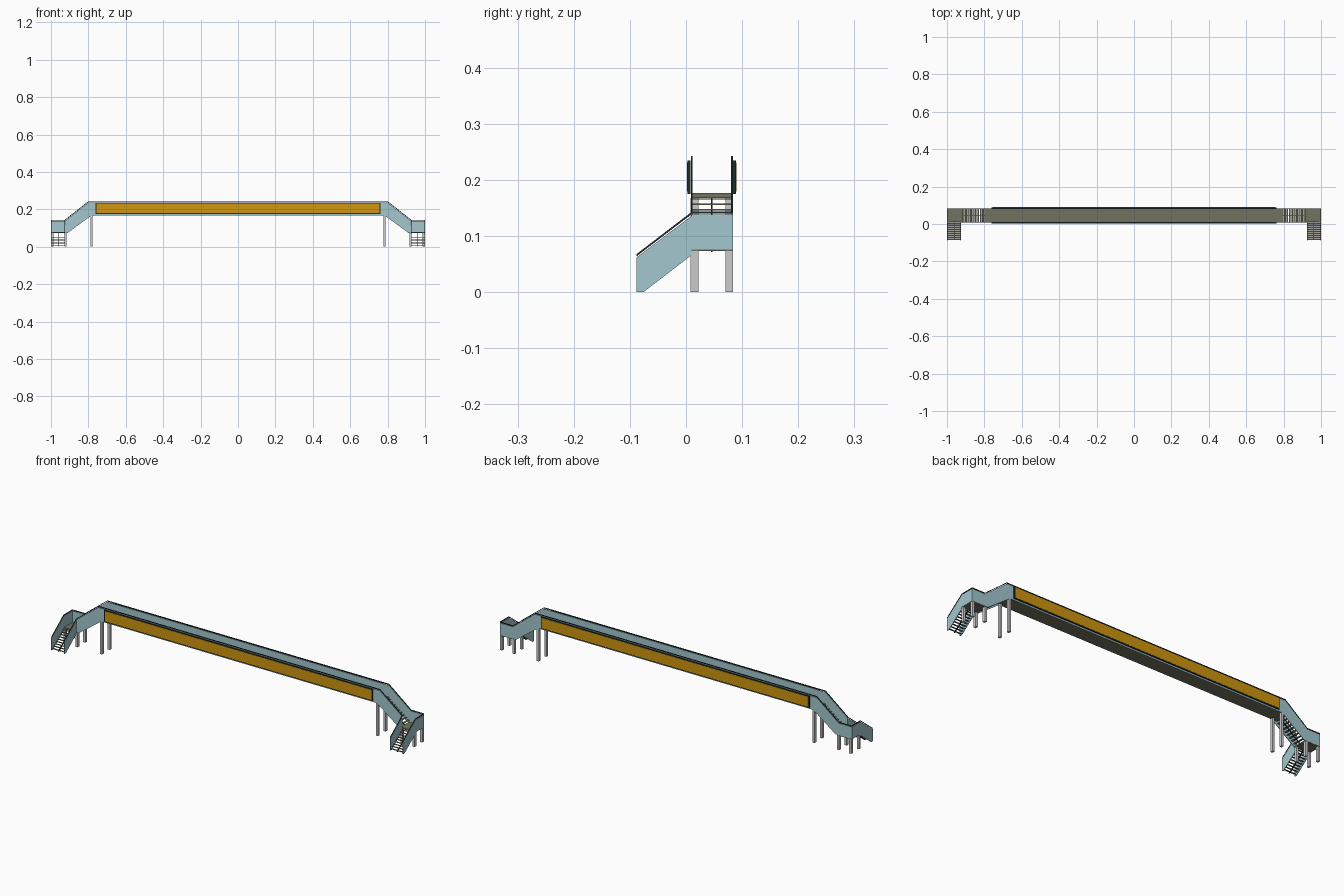
import bpy
import bmesh
from mathutils import Vector

cube = bpy.data.objects.get("Cube")
if cube:
    bpy.data.objects.remove(cube, do_unlink=True)


def material(name, rgb):
    m = bpy.data.materials.new(name)
    m.use_nodes = True
    m.diffuse_color = (*rgb, 1)
    m.node_tree.nodes["Principled BSDF"].inputs["Base Color"].default_value = (*rgb, 1)
    return m


BLUE = material("pale blue panel", (0.36, 0.57, 0.62))
DECK = material("olive brown deck", (0.17, 0.17, 0.12))
GREY = material("light grey concrete", (0.6, 0.6, 0.6))
DARK = material("dark rail", (0.015, 0.025, 0.025))
ORANGE = material("orange sign", (0.62, 0.3, 0.005))

Y0, Y1 = 0.010, 0.082       # side wall centre lines
XI, XO = 0.926, 0.998       # inner and outer edges of the landing
T = 0.003                   # panel thickness


def finish(name, bm, mat):
    bmesh.ops.recalc_face_normals(bm, faces=bm.faces)
    mesh = bpy.data.meshes.new(name)
    bm.to_mesh(mesh)
    bm.free()
    mesh.materials.append(mat)
    obj = bpy.data.objects.new(name, mesh)
    bpy.context.collection.objects.link(obj)
    return obj


def prism(name, pts, axis, centre, thick, mat):
    """Extrude a profile (x,z when axis is y; y,z when axis is x)."""
    bm = bmesh.new()
    a = centre - thick / 2
    verts = [bm.verts.new((p, a, q) if axis == "y" else (a, p, q)) for p, q in pts]
    face = bm.faces.new(verts)
    ext = bmesh.ops.extrude_face_region(bm, geom=[face])
    move = Vector((0, thick, 0) if axis == "y" else (thick, 0, 0))
    bmesh.ops.translate(bm, vec=move,
                        verts=[v for v in ext["geom"] if isinstance(v, bmesh.types.BMVert)])
    return finish(name, bm, mat)


def box(name, x, y, z, mat):
    return prism(name, [(x[0], z[0]), (x[1], z[0]), (x[1], z[1]), (x[0], z[1])],
                 "y", (y[0] + y[1]) / 2, y[1] - y[0], mat)


def ribbon(name, path, drop, axis, centre, thick, mat):
    """Band of constant height that follows a path."""
    return prism(name, path + [(p, q - drop) for p, q in reversed(path)],
                 axis, centre, thick, mat)


def mirrored(obj):
    m = obj.modifiers.new("Mirror", "MIRROR")
    m.use_axis[0] = True
    m.use_mirror_merge = False


# Main span: deck, side panels, rails
box("deck", (-0.80, 0.80), (Y0, Y1), (0.168, 0.177), DECK)
for side, y, out in (("front", Y0, -1), ("back", Y1, 1)):
    box(side + "_span_panel", (-0.79, 0.79), (y - T / 2, y + T / 2), (0.168, 0.236), BLUE)
    box(side + "_span_rail", (-0.795, 0.795), (y - T / 2, y + T / 2), (0.239, 0.243), DARK)
    # Long sign: dark backing box with a thin orange face
    yc = y + out * 0.0045
    box(side + "_sign_frame", (-0.762, 0.762), (yc - 0.0025, yc + 0.0025), (0.175, 0.235), DARK)
    yf = yc + out * 0.003
    box(side + "_sign_face", (-0.757, 0.757), (yf - 0.0006, yf + 0.0006), (0.179, 0.231), ORANGE)

# Everything from here is made at the left end and mirrored
ends = []
for side, y in (("front", Y0), ("back", Y1)):
    # Upper flight panel, bending into the landing level
    last = XI if side == "front" else XO
    top = [(0.79, 0.236), (0.80, 0.236), (0.926, 0.138)]
    low = [(0.908, 0.076), (0.782, 0.168), (0.79, 0.168)]
    if side == "back":
        top.append((XO, 0.138))
        low.insert(0, (XO, 0.076))
    else:
        low.insert(0, (XI, 0.076))
    ends.append(prism(side + "_upper_panel", top + low, "y", y, T, BLUE))
    rail = [(0.79, 0.243), (0.80, 0.243), (0.926, 0.144)]
    if side == "back":
        rail.append((XO, 0.144))
    ends.append(ribbon(side + "_upper_rail", rail, 0.004, "y", y, T, DARK))

# Landing floor and end wall
ends.append(box("landing_floor", (0.915, XO), (Y0, Y1), (0.073, 0.080), DECK))
ends.append(box("landing_end_panel", (XO - T / 2, XO + T / 2), (Y0, Y1), (0.076, 0.138), BLUE))
ends.append(box("landing_end_rail", (XO - T / 2, XO + T / 2), (Y0, Y1), (0.140, 0.144), DARK))

# Lower flight side panels, rails and stringers
for side, x in (("inner", XI), ("outer", XO)):
    ends.append(prism(side + "_lower_panel",
                      [(Y0, 0.136), (-0.088, 0.062), (-0.088, 0), (-0.076, 0), (Y0, 0.066)],
                      "x", x, T, BLUE))
    ends.append(ribbon(side + "_lower_rail", [(-0.088, 0.068), (Y0, 0.143)],
                       0.004, "x", x, T, DARK))

# Stringers under the middle of both flights
ends.append(ribbon("upper_stringer", [(0.80, 0.168), (0.915, 0.080)], 0.008,
                   "y", (Y0 + Y1) / 2, 0.002, DARK))
ends.append(prism("lower_stringer", [(Y0, 0.074), (-0.086, 0.003), (-0.086, 0), (-0.076, 0),
                                     (Y0, 0.066)], "x", (XI + XO) / 2, 0.002, DARK))

# Open treads
STEPS = 9
for i in range(STEPS):
    f = (i + 0.5) / STEPS
    x, z = 0.80 + 0.118 * f, 0.177 - 0.097 * (i + 1) / (STEPS + 1)
    ends.append(box("upper_tread", (x - 0.005, x + 0.005), (Y0, Y1), (z - 0.002, z), DECK))
    y, z = Y0 - 0.096 * f, 0.080 * (1 - (i + 1) / (STEPS + 1))
    ends.append(box("lower_tread", (XI, XO), (y - 0.004, y + 0.004), (z - 0.002, z), DECK))

# Columns
for y in (Y0 + 0.005, Y1 - 0.005):
    for name, x, top in (("tall_column", 0.783, 0.168), ("inner_landing_column", 0.922, 0.074),
                         ("outer_landing_column", 0.992, 0.074)):
        ends.append(box(name, (x - 0.006, x + 0.006), (y - 0.007, y + 0.007), (0, top), GREY))

for obj in ends:
    mirrored(obj)
